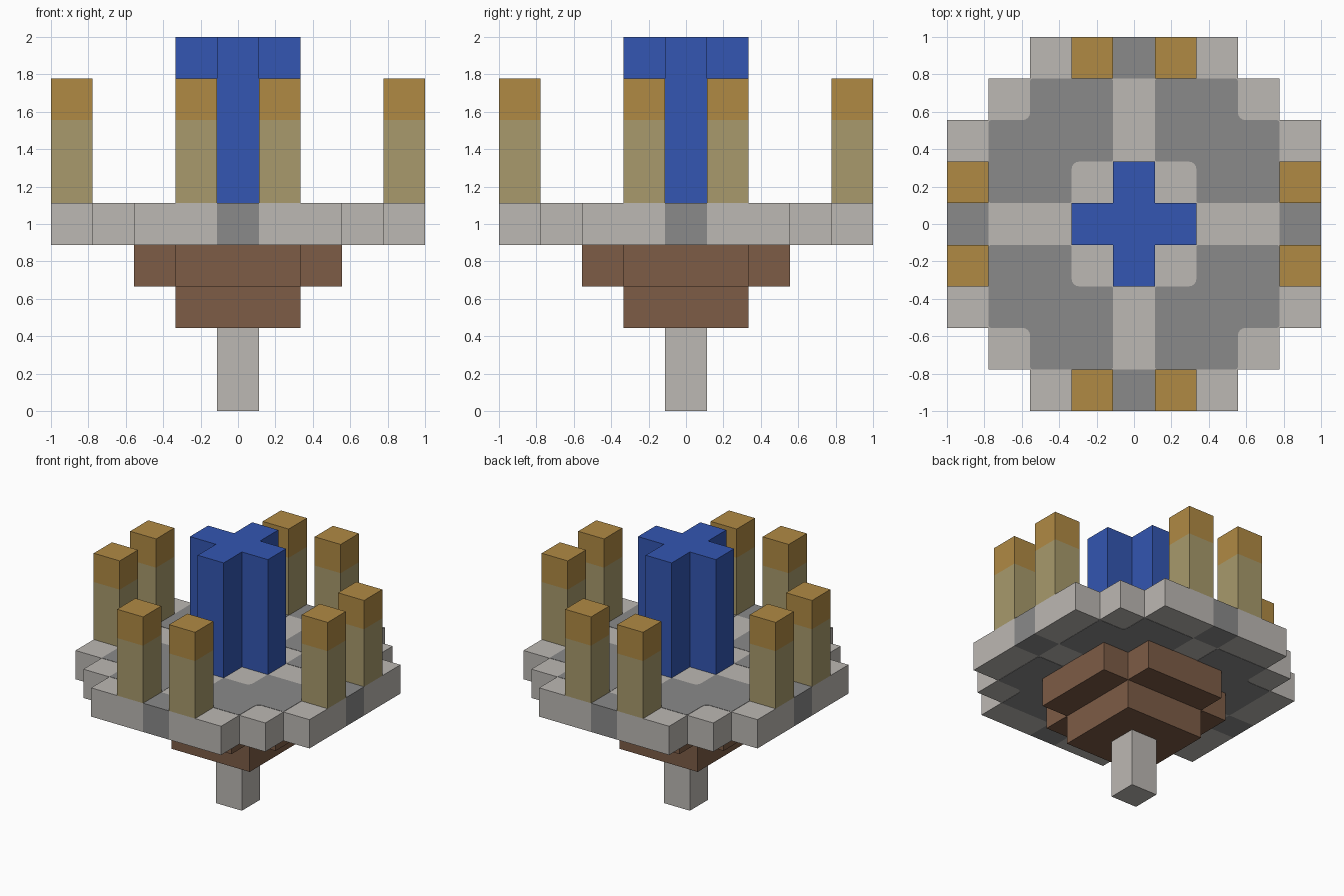
import bpy, bmesh
from mathutils import Matrix

cube = bpy.data.objects.get("Cube")
if cube:
    bpy.data.objects.remove(cube)

U = 2 / 9  # size of one block


def material(name, rgb):
    """Flat material from 0-255 display values."""
    linear = []
    for c in rgb:
        c /= 255
        linear.append(c / 12.92 if c < 0.04 else ((c + 0.055) / 1.055) ** 2.4)
    m = bpy.data.materials.new(name)
    m.use_nodes = True
    m.diffuse_color = (*linear, 1)
    m.node_tree.nodes["Principled BSDF"].inputs["Base Color"].default_value = (*linear, 1)
    return m


pale = material("pale stone", (188, 184, 179))
grey = material("grey stone", (138, 138, 138))
wood = material("brown wood", (125, 92, 70))
sand = material("sandstone", (168, 154, 108))
gold = material("gold", (176, 138, 68))
blue = material("blue", (51, 86, 178))


def finish(bm, name, *mats):
    bmesh.ops.recalc_face_normals(bm, faces=bm.faces)
    mesh = bpy.data.meshes.new(name)
    bm.to_mesh(mesh)
    bm.free()
    for m in mats:
        mesh.materials.append(m)
    obj = bpy.data.objects.new(name, mesh)
    bpy.context.collection.objects.link(obj)
    return obj


def raise_faces(bm, height):
    """Turn a flat sheet into a solid slab."""
    new = bmesh.ops.extrude_face_region(bm, geom=bm.faces[:], use_keep_orig=True)["geom"]
    verts = [g for g in new if isinstance(g, bmesh.types.BMVert)]
    bmesh.ops.translate(bm, verts=verts, vec=(0, 0, height * U))


def cell(face):
    c = face.calc_center_median() / U
    return abs(c.x), abs(c.y)


def slab(name, keep, low, high, mats, accent=None):
    """Slab of all blocks whose (|x|, |y|) passes the keep rule."""
    bm = bmesh.new()
    bmesh.ops.create_grid(bm, x_segments=9, y_segments=9, size=1,
                          matrix=Matrix.Translation((0, 0, low * U)))
    gone = [f for f in bm.faces if not keep(*map(round, cell(f)))]
    bmesh.ops.delete(bm, geom=gone, context='FACES')
    raise_faces(bm, high - low)
    if accent:
        for f in bm.faces:
            f.material_index = int(accent(*cell(f)))
    bmesh.ops.dissolve_limit(bm, angle_limit=0.01, verts=bm.verts, edges=bm.edges,
                             delimit={'MATERIAL'})
    return finish(bm, name, *mats)


# Support: post and stepped wooden base
slab("post", lambda x, y: x + y == 0, 0, 2, [pale])
slab("lower_base", lambda x, y: max(x, y) <= 1, 2, 3, [wood])
slab("upper_base", lambda x, y: max(x, y) <= 2 and min(x, y) <= 1, 3, 4, [wood])

# Platform with a grey block in the middle of each side
slab("platform", lambda x, y: x + y <= 6, 4, 5, [pale, grey],
     lambda x, y: min(x, y) < 0.4 and max(x, y) > 3.6)

# Cross-shaped centre tower
slab("centre_tower", lambda x, y: x + y <= 1, 5, 9, [blue])


# Grey floor inlays, one per quadrant, seen on both faces of the platform
OUTLINE = [(1.5, .5), (3.5, .5), (3.5, 2.5), (2.5, 2.5),
           (2.5, 3.5), (.5, 3.5), (.5, 1.5), (1.5, 1.5)]


def inlay(name, sx, sy):
    bm = bmesh.new()
    proud = 0.01
    verts = [bm.verts.new((sx * x * U, sy * y * U, (4 - proud) * U)) for x, y in OUTLINE]
    bm.faces.new(verts)
    inner = [v for v, (x, y) in zip(verts, OUTLINE) if x == y]
    outer = [v for v in verts if v not in inner]
    for group, radius in ((inner, 0.04), (outer, 0.015)):
        bmesh.ops.bevel(bm, geom=group, offset=radius, segments=4, profile=0.5,
                        affect='VERTICES')
    raise_faces(bm, 1 + 2 * proud)
    finish(bm, name, grey)


# Pillars with gold tops, a pair on each side
def pillar(name, x, y):
    bm = bmesh.new()
    for low, high, index in ((5, 7, 0), (7, 8, 1)):
        place = Matrix.Translation((x * U, y * U, (low + high) / 2 * U))
        size = Matrix.Diagonal((U, U, (high - low) * U, 1))
        made = bmesh.ops.create_cube(bm, size=1, matrix=place @ size)["verts"]
        for f in {f for v in made for f in v.link_faces}:
            f.material_index = index
    # Drop the hidden faces at the joint and weld the two sections
    joint = [f for f in bm.faces if abs(f.calc_center_median().z - 7 * U) < 0.001]
    bmesh.ops.delete(bm, geom=joint, context='FACES')
    bmesh.ops.remove_doubles(bm, verts=bm.verts, dist=0.0001)
    finish(bm, name, sand, gold)


for sx, side in ((1, "left"), (-1, "right")):
    for sy, end in ((-1, "front"), (1, "back")):
        inlay(f"{end}_{side}_inlay", sx, sy)
        pillar(f"{end}_{side}_end_pillar", sx, 4 * sy)
        pillar(f"{end}_{side}_side_pillar", 4 * sx, sy)
